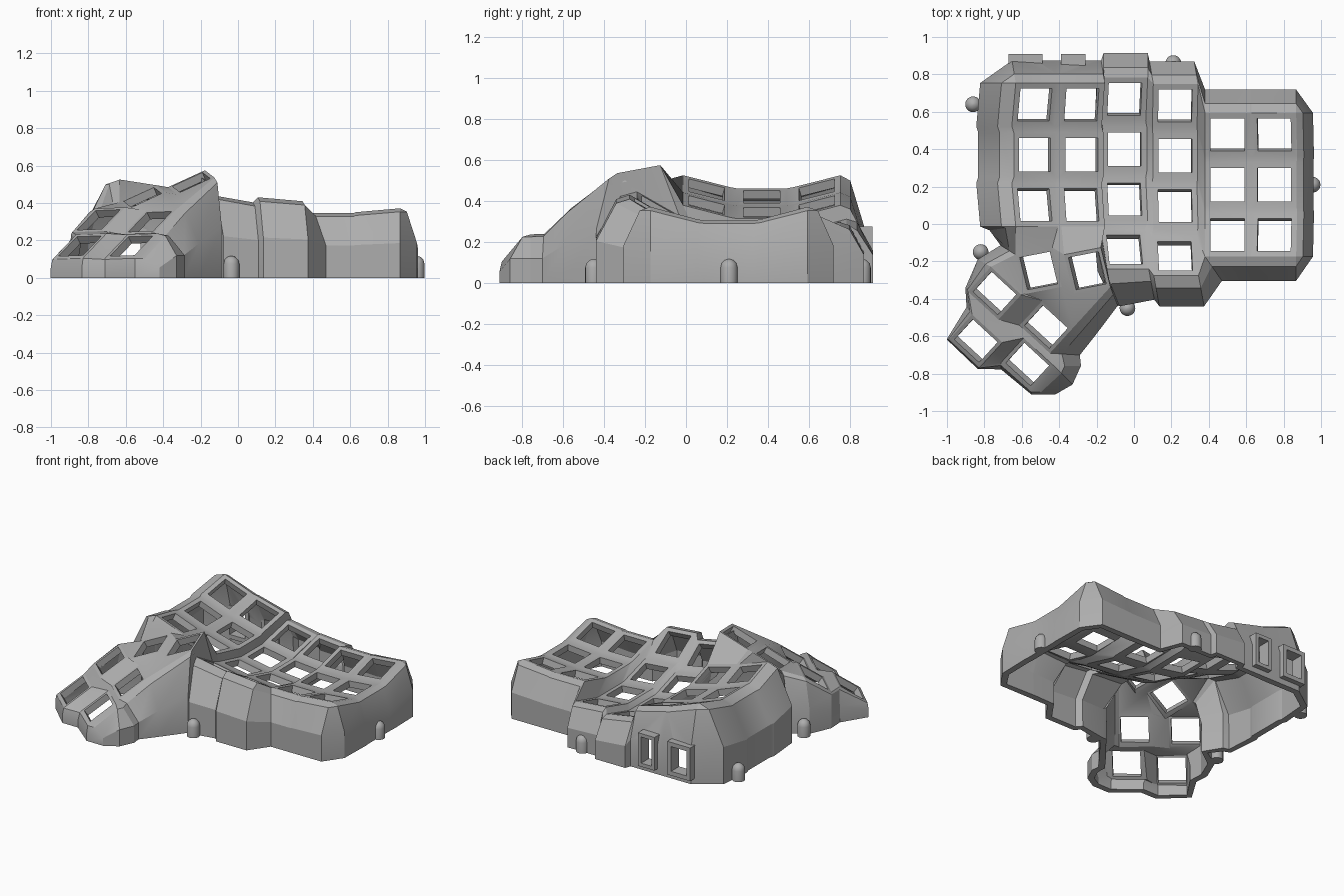
import bpy, bmesh
from math import radians, cos, sin
from mathutils import Matrix, Vector

if "Cube" in bpy.data.objects:
    bpy.data.objects.remove(bpy.data.objects["Cube"])

grey = bpy.data.materials.new("case_grey")
grey.use_nodes = True
colour = (0.42, 0.42, 0.42, 1)
grey.diffuse_color = colour
grey.node_tree.nodes["Principled BSDF"].inputs["Base Color"].default_value = colour

bm = bmesh.new()
corner = {}


def face(verts):
    unique = list(dict.fromkeys(verts))
    if len(unique) > 2:
        bm.faces.new(unique)


def web(names):
    face([corner[n] for n in names.split()])


def key_plate(name, centre, ax, ay, half):
    """Square frame around one key opening."""
    ax, ay, centre = ax.normalized(), ay.normalized(), Vector(centre)
    outer, inner = [], []
    for letter, (sx, sy) in zip("abcd", ((-1, 1), (1, 1), (1, -1), (-1, -1))):
        step = ax * sx + ay * sy
        corner[name + letter] = bm.verts.new(centre + step * half)
        outer.append(corner[name + letter])
        inner.append(bm.verts.new(centre + step * 0.09))
    for i in range(4):
        j = (i + 1) % 4
        face([outer[i], outer[j], inner[j], inner[i]])


# Finger columns: name, x, y and z of the flat key, sideways tilt, key count
columns = (("A", -.53, .37, .42, 20, 3), ("B", -.28, .37, .345, 15, 3),
           ("C", -.05, .40, .225, 10, 4), ("D", .22, .365, .22, 5, 4),
           ("E", .50, .21, .28, 0, 3), ("F", .75, .21, .295, -5, 3))
for name, x, y, z, tilt, count in columns:
    for row in range(count):
        pitch = 15 * (1 - row)
        turn = Matrix.Rotation(radians(tilt), 3, "Y") @ Matrix.Rotation(radians(pitch), 3, "X")
        rise = (.035, 0, .035, .14)[row]
        key_plate(f"{name}{row}", (x, y + .268 * (1 - row), z + rise),
                  turn.col[0], turn.col[1], .12)

# Thumb cluster: two upper keys and four turned lower keys
upper = Vector((.17, .033, .078)), Vector((-.043, .178, .033))
lower = Vector((.125, -.115, .005)), Vector((.105, .115, .11))
for name, centre, axes in (("T1", (-.25, -.25, .51), upper), ("T2", (-.51, -.25, .43), upper),
                           ("T3", (-.745, -.37, .31), lower), ("T4", (-.47, -.55, .30), lower),
                           ("T5", (-.845, -.625, .17), lower), ("T6", (-.57, -.75, .17), lower)):
    key_plate(name, centre, *axes, .11)

# Webs inside each column and between neighbouring columns
for name, *_, count in columns:
    for r in range(count - 1):
        web(f"{name}{r}d {name}{r}c {name}{r + 1}b {name}{r + 1}a")
for left, right in zip(columns, columns[1:]):
    p, q, count = left[0], right[0], min(left[-1], right[-1])
    for r in range(count):
        web(f"{p}{r}b {q}{r}a {q}{r}d {p}{r}c")
        if r < count - 1:
            web(f"{p}{r}c {q}{r}d {q}{r + 1}a {p}{r + 1}b")

# Webs around the thumb cluster
for names in ("D2c E2d D3b", "D3b E2d D3c", "B2c C2d C3a T1b", "C3a C3d T1c T1b",
              "A2d A2c T2b T2a", "A2c B2d T1a T2b", "B2d B2c T1b T1a",
              "T2b T1a T1d T2c", "T3a T2a T2d T3b", "T3b T2d T4a", "T2d T2c T4a",
              "T2c T4b T4a", "T2c T1d T4b", "T1d T1c T4b", "T3b T4a T4d T3c",
              "T3c T4d T6a T5b", "T4d T4c T6b T6a", "T3d T3c T5b T5a", "T5b T6a T6d T5c"):
    web(names)

# Outer walls: plate corners in order, with how far the foot stands out
skirt = (("A2d A2a A1d A1a A0d A0a", -.19, 0), ("A0a A0b B0a B0b", -.02, .12),
         ("C0a C0b", 0, .13), ("D0a D0b", -.02, .12), ("E0a E0b F0a F0b", 0, .125),
         ("F0b F0c F1b F1c F2b F2c", .09, 0), ("F2c F2d E2c", 0, -.13), ("E2d", .09, -.13),
         ("D3c D3d C3c", .03, -.165), ("C3d", .08, -.2), ("T1c", .04, -.1),
         ("T4b", .12, -.04), ("T4c", .16, -.01), ("T6b", .145, 0), ("T6b", .1, -.1),
         ("T6c", .13, -.02), ("T6c", 0, -.02), ("T6d", 0, -.035), ("T5c", -.01, -.01),
         ("T5d", -.015, 0), ("T5a", -.03, .04), ("T3d", -.015, .02), ("T3a", -.07, .04),
         ("T2a", -.08, .05), ("A2d", -.14, -.02))
profile = ((.4, .95), (1, .5), (1, 0))
strips = []
for names, dx, dy in skirt:
    for n in names.split():
        top = corner[n]
        strips.append([top] + [bm.verts.new((top.co.x + dx * out, top.co.y + dy * out, top.co.z * up))
                               for out, up in profile])
for s, t in zip(strips, strips[1:] + strips[:1]):
    for k in range(len(profile)):
        face([s[k], t[k], t[k + 1], s[k + 1]])

bmesh.ops.recalc_face_normals(bm, faces=bm.faces)
if corner["F1a"].link_faces[0].normal.z < 0:
    bmesh.ops.reverse_faces(bm, faces=bm.faces)


def add_object(name, mesh_bm):
    mesh = bpy.data.meshes.new(name)
    mesh_bm.to_mesh(mesh)
    mesh_bm.free()
    mesh.materials.append(grey)
    ob = bpy.data.objects.new(name, mesh)
    bpy.context.collection.objects.link(ob)
    return ob


def select(ob):
    bpy.ops.object.select_all(action="DESELECT")
    ob.select_set(True)
    bpy.context.view_layer.objects.active = ob


def box(name, low, high):
    b = bmesh.new()
    low, high = Vector(low), Vector(high)
    bmesh.ops.create_cube(b, size=1, matrix=Matrix.Translation((low + high) / 2)
                          @ Matrix.Diagonal((*(high - low), 1)))
    return add_object(name, b)


def apply_modifier(ob, kind, **settings):
    mod = ob.modifiers.new(kind.title(), kind)
    for key, value in settings.items():
        setattr(mod, key, value)
    select(ob)
    bpy.ops.object.modifier_apply(modifier=mod.name)


shell = add_object("case_shell", bm)
apply_modifier(shell, "SOLIDIFY", thickness=.045, offset=-1)

# Cable ports on the back: a frame with an opening through the wall
for name, x, half, rim in (("wide_port", -.58, .09, .03), ("narrow_port", -.325, .065, .025)):
    frame = box(name, (x - half, .82, .04), (x + half, .91, .275))
    cutter = box("port_cutter", (x - half + rim, .7, .04 + rim), (x + half - rim, 1, .275 - rim))
    cutter.hide_render = True
    for ob in (frame, shell):
        apply_modifier(ob, "BOOLEAN", object=cutter, operation="DIFFERENCE", solver="EXACT")
    bpy.data.objects.remove(cutter)

select(shell)
bpy.ops.object.shade_smooth_by_angle(angle=radians(22))

# Domed screw posts around the foot
for i, (x, y) in enumerate(((-.86, .64), (.21, .86), (.955, .21), (-.035, -.45), (-.82, -.15))):
    b = bmesh.new()
    r = .042
    rings = [(r, 0), (r, .075)] + [(r * cos(a), .075 + r * sin(a)) for a in map(radians, (30, 60, 85))]
    verts = [b.verts.new((x + q, y, z)) for q, z in rings]
    edges = [b.edges.new(pair) for pair in zip(verts, verts[1:])]
    bmesh.ops.spin(b, geom=verts + edges, cent=(x, y, 0), axis=(0, 0, 1),
                   angle=radians(360), steps=20, use_merge=True)
    bmesh.ops.remove_doubles(b, verts=b.verts, dist=.0005)
    bmesh.ops.holes_fill(b, edges=b.edges, sides=0)
    bmesh.ops.recalc_face_normals(b, faces=b.faces)
    post = add_object(f"screw_post_{i + 1}", b)
    select(post)
    bpy.ops.object.shade_smooth_by_angle(angle=radians(40))
